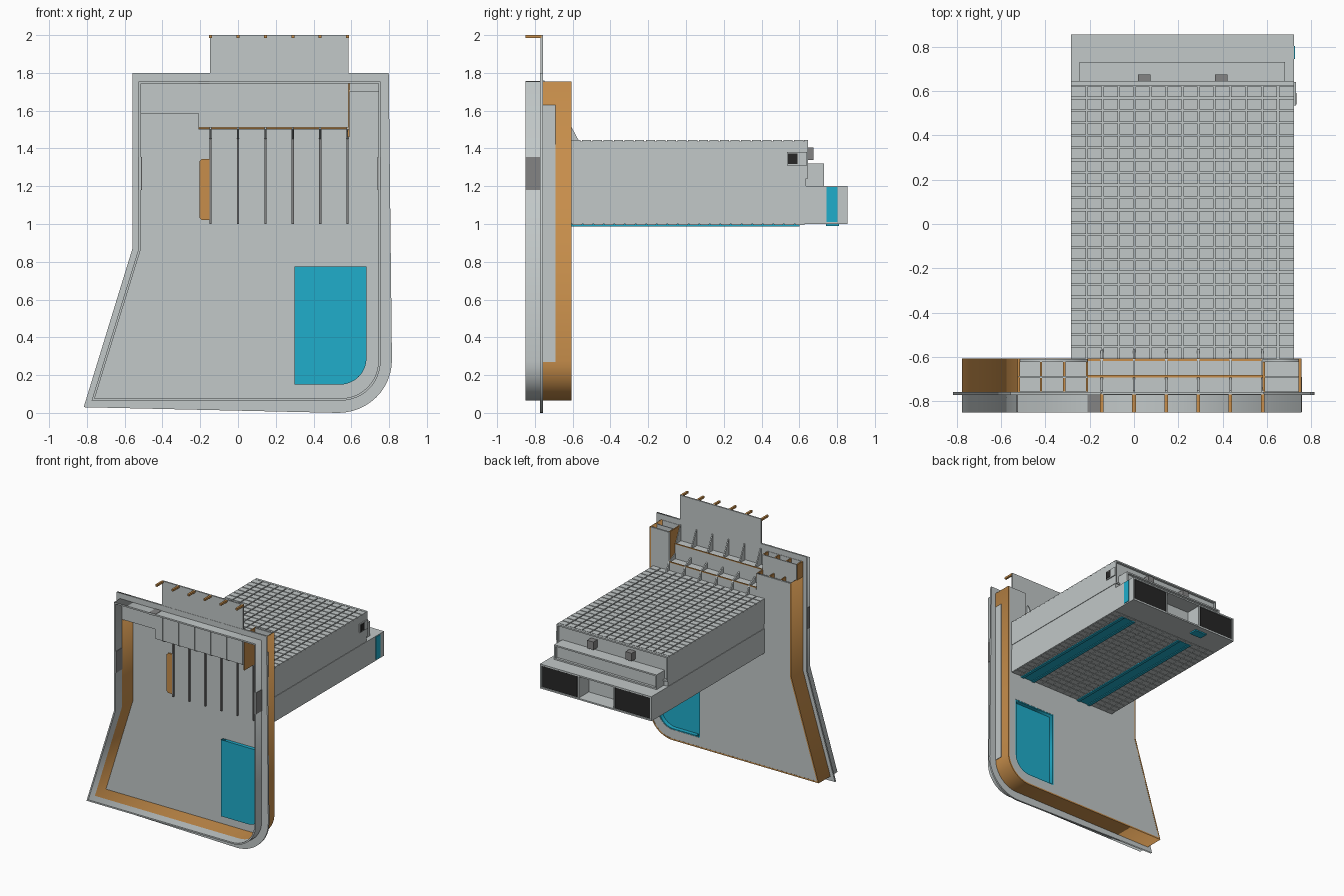
import bpy, bmesh, math

def mat(name, r, g, b):
    m = bpy.data.materials.new(name)
    m.diffuse_color = (r, g, b, 1)
    return m

GREY = mat("light grey", 0.54, 0.58, 0.58)
ORANGE = mat("orange", 0.57, 0.27, 0.07)
BLUE = mat("cyan blue", 0.014, 0.42, 0.60)
MID = mat("mid grey", 0.23, 0.23, 0.23)
BLACK = mat("near black", 0.02, 0.02, 0.02)

def add(name, me, m):
    me.materials.clear()
    me.materials.append(m)
    o = bpy.data.objects.new(name, me)
    bpy.context.collection.objects.link(o)
    return o

def boxes(name, m, items):
    """One object from boxes given as (x0, x1, y0, y1, z0, z1)."""
    bm = bmesh.new()
    for x0, x1, y0, y1, z0, z1 in items:
        vs = bmesh.ops.create_cube(bm, size=1)["verts"]
        for v in vs:
            v.co = ((x0 + x1) / 2 + v.co.x * (x1 - x0), (y0 + y1) / 2 + v.co.y * (y1 - y0),
                    (z0 + z1) / 2 + v.co.z * (z1 - z0))
    me = bpy.data.meshes.new(name)
    bm.to_mesh(me)
    bm.free()
    return add(name, me, m)

def plate(name, m, loops, y0, y1):
    """Extrude x-z outlines (first outer, others holes) from y0 to y1."""
    cu = bpy.data.curves.new(name, "CURVE")
    cu.dimensions = "2D"
    cu.fill_mode = "BOTH"
    cu.extrude = (y1 - y0) / 2
    for pts in loops:
        s = cu.splines.new("POLY")
        s.points.add(len(pts) - 1)
        for p, (x, z) in zip(s.points, pts):
            p.co = (x, z, 0, 1)
        s.use_cyclic_u = True
    tmp = bpy.data.objects.new("tmp", cu)
    bpy.context.collection.objects.link(tmp)
    dg = bpy.context.evaluated_depsgraph_get()
    me = bpy.data.meshes.new_from_object(tmp.evaluated_get(dg))
    bpy.data.objects.remove(tmp)
    for v in me.vertices:
        x, z, d = v.co
        v.co = (x, (y0 + y1) / 2 - d, z)
    return add(name, me, m)

def arc(cx, cz, rx, rz, n=12):
    """Bottom-right quarter, from the bottom round to the right."""
    return [(cx + rx * math.sin(a), cz - rz * math.cos(a))
            for a in (math.pi / 2 * i / n for i in range(n + 1))]

def inset(pts, d):
    """Shift an open polyline to its left with mitred corners."""
    out = []
    for i, (x, z) in enumerate(pts):
        ns = []
        for j in (i - 1, i):
            if 0 <= j < len(pts) - 1:
                dx, dz = pts[j + 1][0] - pts[j][0], pts[j + 1][1] - pts[j][1]
                l = math.hypot(dx, dz)
                ns.append((-dz / l, dx / l))
        nx, nz = sum(n[0] for n in ns) / len(ns), sum(n[1] for n in ns) / len(ns)
        k = d / (nx * nx + nz * nz)
        out.append((x + nx * k, z + nz * k))
    return out

# --- outlines of the front shell
T = 0.012
path = [(-0.526, 0.87), (-0.775, 0.065)] + arc(0.545, 0.275, 0.21, 0.21)
low = [(-0.526, 1.63)] + path + [(0.755, 1.755)]
full = [(-0.526, 1.755)] + path + [(0.755, 1.755)]
outer = [(-0.558, 1.8), (-0.53, 0.873), (-0.817, 0.03)] + arc(0.53, 0.28, 0.285, 0.28) + [(0.798, 1.8)]
outer[1:1] = [(-0.558, 0.873)]
outer.remove((-0.53, 0.873))

# flange and the upright tab above it
plate("flange", GREY, [outer, full], -0.772, -0.758)
boxes("upper_tab", GREY, [(-0.147, 0.585, -0.77, -0.758, 1.51, 2.0),
                          (-0.21, -0.147, -0.77, -0.758, 1.51, 1.755)])

# front lip and orange rear side wall
inner = inset(full, T)
lip_in = [(inner[0][0], 1.743)] + inner[1:-1] + [(inner[-1][0], 1.743)]
plate("front_lip", GREY, [full, lip_in], -0.85, -0.765)
plate("rear_side_wall", ORANGE, [low + inset(low, T)[::-1]], -0.765, -0.607)
boxes("left_wall_step", ORANGE, [(-0.526, -0.514, -0.765, -0.69, 1.63, 1.755)])
boxes("right_wall_strip", GREY, [(0.753, 0.758, -0.757, -0.69, 0.27, 1.63)])
boxes("lip_dark_plates", MID, [(0.738, 0.758, -0.849, -0.768, 1.18, 1.355),
                               (-0.529, -0.509, -0.849, -0.768, 1.18, 1.355),
                               (-0.21, -0.15, -0.849, -0.772, 1.74, 1.757)])

# main panel, notched at the top, with a window
window = [(0.30, 0.775), (0.30, 0.15)] + arc(0.54, 0.29, 0.14, 0.14) + [(0.68, 0.775)]
panel = inset(low, 0.004) + [(0.58, 1.755), (0.58, 1.45), (-0.21, 1.45), (-0.21, 1.63)]
plate("main_panel", GREY, [panel, window], -0.622, -0.608)

# blue pocket in the window
shrunk = inset(window, 0.008)
win_in = [(shrunk[0][0], 0.767)] + shrunk[1:-1] + [(shrunk[-1][0], 0.767)]
plate("window_pocket_rim", BLUE, [window, win_in], -0.645, -0.610)
plate("window_pocket_face", BLUE, [window], -0.650, -0.644)

# stepped cells at the top left and the closed box at the top right
boxes("left_cell_walls", GREY, [
    (-0.52, -0.21, -0.765, -0.755, 1.585, 1.755), (-0.52, -0.21, -0.694, -0.686, 1.585, 1.755),
    (-0.52, -0.21, -0.76, -0.69, 1.70, 1.71), (-0.52, -0.21, -0.69, -0.61, 1.585, 1.595)])
boxes("cell_dividers", ORANGE,
      [(x - 0.005, x + 0.005, -0.757, -0.69, 1.71, 1.754) for x in (-0.42, -0.315, -0.212)] +
      [(x - 0.005, x + 0.005, -0.69, -0.61, 1.59, 1.629) for x in (-0.42, -0.315, -0.212)] +
      [(0.58, 0.59, -0.757, -0.61, 1.46, 1.755)])
boxes("right_cell", GREY, [(0.59, 0.745, -0.765, -0.755, 1.71, 1.755),
                           (0.59, 0.745, -0.76, -0.61, 1.70, 1.71),
                           (0.59, 0.745, -0.692, -0.685, 1.71, 1.75)])

# shelves behind the tab
boxes("tab_shelves", GREY, [(-0.21, 0.58, -0.76, -0.685, 1.62, 1.63),
                            (-0.21, 0.58, -0.694, -0.686, 1.51, 1.63),
                            (-0.21, 0.58, -0.69, -0.607, 1.50, 1.51),
                            (-0.21, 0.58, -0.618, -0.608, 1.44, 1.51)])
boxes("shelf_edges", ORANGE, [(-0.21, 0.58, -0.692, -0.682, 1.63, 1.636),
                              (-0.21, 0.58, -0.618, -0.607, 1.51, 1.516),
                              (-0.21, 0.58, -0.75, -0.69, 1.503, 1.511)])

# fins, slot strips and pins repeat at six positions
FX = [-0.145 + 0.145 * i for i in range(6)]
bm = bmesh.new()
for x in FX:
    prof = [(-0.76, 1.50), (-0.61, 1.44), (-0.567, 1.44), (-0.61, 1.52), (-0.69, 1.56),
            (-0.69, 1.63), (-0.75, 1.76), (-0.76, 1.76)]
    f = bm.faces.new([bm.verts.new((x - 0.005, y, z)) for y, z in prof])
    r = bmesh.ops.extrude_face_region(bm, geom=[f])
    bmesh.ops.translate(bm, vec=(0.01, 0, 0),
                        verts=[v for v in r["geom"] if isinstance(v, bmesh.types.BMVert)])
bmesh.ops.recalc_face_normals(bm, faces=bm.faces)
me = bpy.data.meshes.new("tab_fins")
bm.to_mesh(me)
bm.free()
add("tab_fins", me, GREY)
boxes("front_fin_lines", GREY, [(x - 0.005, x + 0.005, -0.776, -0.768, 1.51, 1.755) for x in FX])
boxes("panel_fins", MID, [(x - 0.006, x + 0.006, -0.635, -0.615, 1.0, 1.5) for x in FX])
boxes("tab_pins", ORANGE, [(x - 0.008, x + 0.008, -0.85, -0.765, 1.984, 2.0) for x in FX])
plate("orange_side_plate", ORANGE, [[(-0.15, 1.02), (-0.15, 1.345), (-0.19, 1.345), (-0.205, 1.33),
                                     (-0.205, 1.035), (-0.19, 1.02)]], -0.632, -0.618)

# --- rear drawer: lower body with open rear frame
X0, X1 = -0.285, 0.722
def frame(x0, x1, y0, y1, z0, z1, t):
    return [(x0, x1, y0, y1, z0, z0 + t), (x0, x1, y0, y1, z1 - t, z1),
            (x0, x0 + t, y0, y1, z0 + t, z1 - t), (x1 - t, x1, y0, y1, z0 + t, z1 - t)]
boxes("lower_body", GREY, [(X0, X1, -0.61, 0.72, 1.0, 1.2)] +
      frame(X0, X1, 0.72, 0.855, 1.0, 1.2, 0.012) +
      [(0.05, 0.062, 0.72, 0.85, 1.012, 1.188), (0.375, 0.387, 0.72, 0.85, 1.012, 1.188)])
boxes("rear_grilles", BLACK, [(-0.268, 0.045, 0.72, 0.85, 1.015, 1.185),
                              (0.392, 0.705, 0.72, 0.85, 1.015, 1.185)])

# middle step and upper body
boxes("middle_step", GREY, [(X0 + 0.004, X1 - 0.004, -0.61, 0.635, 1.2, 1.24),
                            (-0.245, 0.682, 0.6, 0.71, 1.2, 1.32)] +
      frame(-0.245, 0.682, 0.71, 0.73, 1.2, 1.32, 0.012))
boxes("upper_body", GREY, [(X0, X1, -0.61, 0.625, 1.24, 1.437)] +
      frame(X0, X1, 0.625, 0.645, 1.24, 1.445, 0.012))

# tiled top and underside
NX, NY = 14, 22
dx, dy = (X1 - X0) / NX, 1.235 / NY
boxes("top_tiles", GREY, [(X0 + i * dx + 0.004 * (i > 0), X0 + (i + 1) * dx - 0.004 * (i < NX - 1),
                           -0.61 + j * dy + 0.004, -0.61 + (j + 1) * dy - 0.004, 1.435, 1.445)
                          for i in range(NX) for j in range(NY)])
boxes("underside_tiles", GREY, [(X0 + i * dx + 0.004, X0 + (i + 1) * dx - 0.004,
                                 -0.6 + j * dy, -0.6 + (j + 1) * dy - 0.008, 0.996, 1.002)
                                for i in range(NX) for j in range(NY)])

# blue runners and plates
runners = []
for x in (0.0, 0.56):
    runners += [(x - 0.065, x + 0.065, -0.607, 0.60, 0.994, 1.0),
                (x - 0.065, x - 0.04, -0.607, 0.60, 0.988, 0.995),
                (x + 0.04, x + 0.065, -0.607, 0.60, 0.988, 0.995)]
boxes("blue_runners", BLUE, runners + [(-0.05, 0.06, 0.74, 0.81, 0.99, 1.002)])
boxes("blue_side_plate", BLUE, [(0.718, 0.727, 0.745, 0.802, 1.01, 1.195)])

# side socket and rear knobs
boxes("side_socket", GREY, [(0.715, 0.73, 0.535, 0.64, 1.31, 1.382)])
boxes("side_socket_hole", BLACK, [(0.725, 0.733, 0.54, 0.59, 1.318, 1.374)])
boxes("rear_knobs", MID, [(x - 0.028, x + 0.028, 0.62, 0.675, 1.34, 1.405) for x in (0.047, 0.393)])
